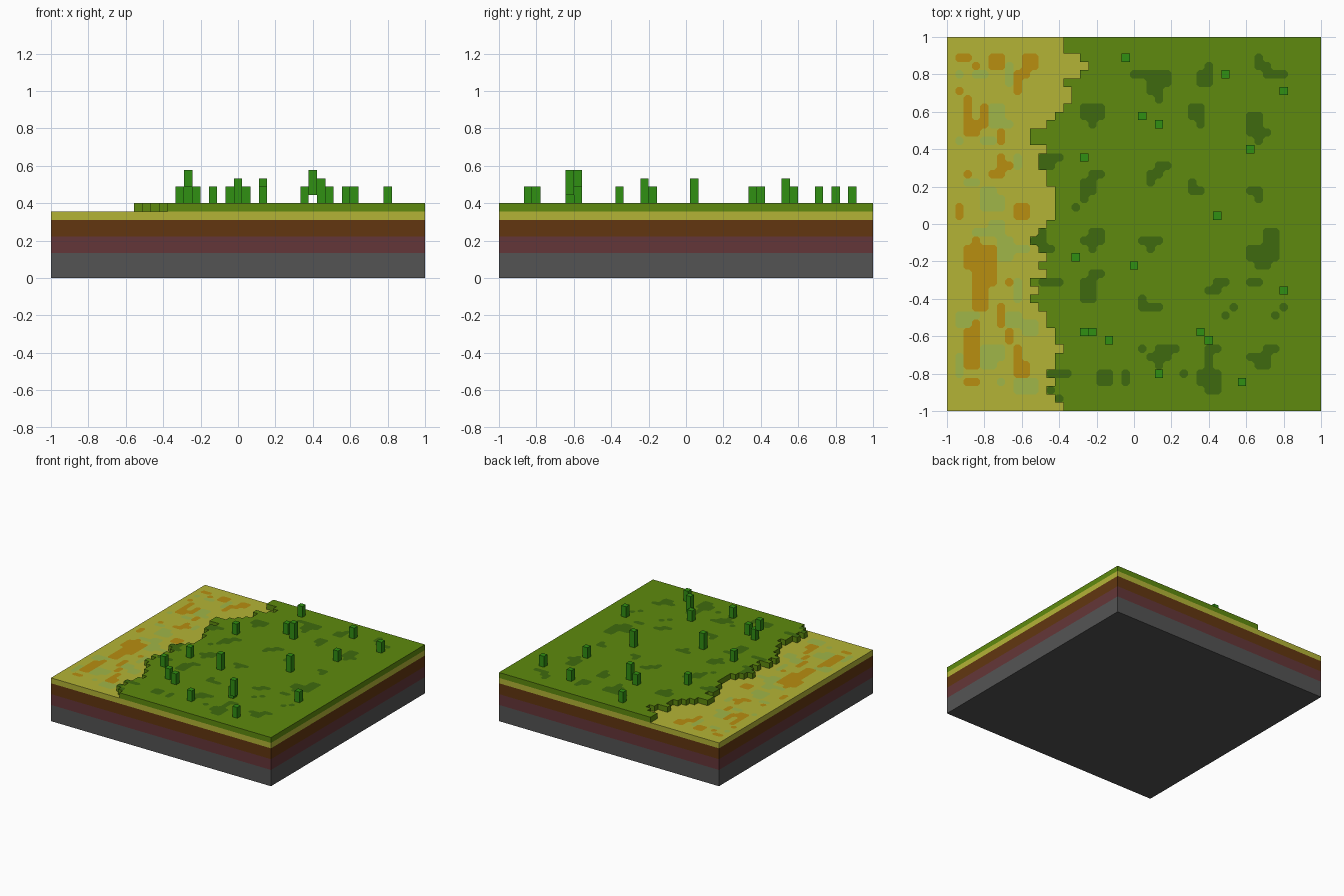
import bpy, bmesh

if "Cube" in bpy.data.objects:
    bpy.data.objects.remove(bpy.data.objects["Cube"])

N = 45
C = 2 / N                      # size of one grid cell


def material(name, *rgb):
    lin = [((v / 255 + 0.055) / 1.055) ** 2.4 for v in rgb] + [1]
    m = bpy.data.materials.new(name)
    m.use_nodes = True
    m.diffuse_color = lin
    m.node_tree.nodes["Principled BSDF"].inputs["Base Color"].default_value = lin
    return m


STONE = material("stone grey", 84, 84, 84)
CLAY = material("clay red", 100, 54, 56)
DIRT = material("dirt brown", 98, 54, 16)
SAND = material("sand yellow", 180, 180, 54)
GRASS = material("grass green", 94, 138, 14)
MOSS = material("dark grass green", 62, 106, 14)
OCHRE = material("ochre", 184, 142, 16)
PALE = material("pale green", 160, 182, 72)
CACTUS = material("plant green", 48, 144, 18)


def pos(col, row, level=0):
    """Grid cell corner (row 0 at the back) to world position."""
    return (-1 + col * C, 1 - row * C, level * C)


def finish(name, bm, mat):
    me = bpy.data.meshes.new(name)
    bm.to_mesh(me)
    bm.free()
    me.materials.append(mat)
    ob = bpy.data.objects.new(name, me)
    bpy.context.collection.objects.link(ob)
    return ob


def prism(name, outline, low, high, mat):
    """Extrude an outline of grid points between two levels."""
    bm = bmesh.new()
    face = bm.faces.new([bm.verts.new(pos(c, r, low)) for c, r in outline])
    top = bmesh.ops.extrude_face_region(bm, geom=[face])["geom"]
    bmesh.ops.translate(bm, vec=(0, 0, (high - low) * C),
                        verts=[v for v in top if isinstance(v, bmesh.types.BMVert)])
    bmesh.ops.recalc_face_normals(bm, faces=bm.faces)
    return finish(name, bm, mat)


def box(name, c, r, w, h, low, high, mat):
    return prism(name, [(c, r), (c, r + h), (c + w, r + h), (c + w, r)], low, high, mat)


# Ground layers
for name, low, high, mat in [("stone_layer", 0, 3, STONE), ("clay_layer", 3, 5, CLAY),
                             ("dirt_layer", 5, 7, DIRT), ("sand_layer", 7, 8, SAND)]:
    box(name, 0, 0, N, N, low, high, mat)

# Grass layer with a stepped edge: first grass column of each row
edge = [14, 14, 16, 17, 16, 14, 15, 15, 14, 13, 12, 10, 10, 12, 11, 11, 12, 12, 13, 13, 13, 13,
        12, 11, 10, 11, 12, 11, 12, 10, 11, 10, 11, 12, 12, 13, 13, 14, 13, 13, 12, 13, 12, 13, 14]
outline = []
for r, c in enumerate(edge):
    if r == 0 or c != edge[r - 1]:
        if r:
            outline.append((edge[r - 1], r))
        outline.append((c, r))
outline += [(edge[-1], N), (N, N), (N, 0)]
prism("grass_layer", outline, 8, 9, GRASS)


def cells(rects):
    return {(c + i, r + j) for c, r, w, h in rects for i in range(w) for j in range(h)}


def patches(name, filled, level, mat, cut=0.3):
    """Flat patches from filled cells, with outer and inner corners softened."""
    bm = bmesh.new()
    corners = [(-1, -1), (-1, 1), (1, 1), (1, -1)]

    def add(pts):
        bm.faces.new([bm.verts.new(pos(c, r, level + 0.04)) for c, r in pts])

    for c, r in filled:
        pts = []
        for i, (dx, dy) in enumerate(corners):
            x, y = c + (dx + 1) / 2, r + (dy + 1) / 2
            if (c + dx, r) in filled or (c, r + dy) in filled:
                pts.append((x, y))
            else:
                pair = [(x - dx * cut, y), (x, y - dy * cut)]
                pts += pair if i % 2 == 0 else pair[::-1]
        add(pts)
    around = {(c + a, r + b) for c, r in filled for a, b in ((1, 0), (-1, 0), (0, 1), (0, -1))}
    for c, r in around - filled:
        for i, (dx, dy) in enumerate(corners):
            if {(c + dx, r), (c, r + dy), (c + dx, r + dy)} <= filled:
                x, y = c + (dx + 1) / 2, r + (dy + 1) / 2
                add([(x, y), (x - dx * cut, y), (x, y - dy * cut)])
    bmesh.ops.remove_doubles(bm, verts=bm.verts, dist=1e-5)
    for f in bm.faces:
        f.normal_update()
        if f.normal.z < 0:
            f.normal_flip()
    return finish(name, bm, mat)


# Dark patches on the grass: (column, row, width, height)
moss_west = [(22, 4, 5, 1), (24, 5, 3, 1), (24, 6, 2, 1), (25, 7, 1, 1), (16, 8, 3, 2),
             (17, 10, 1, 1), (11, 14, 3, 1), (11, 15, 2, 1), (17, 16, 2, 1), (16, 17, 2, 2),
             (16, 19, 1, 1), (15, 20, 1, 1), (25, 15, 2, 1), (24, 16, 2, 1), (24, 17, 1, 1),
             (17, 23, 2, 1), (16, 24, 3, 1), (17, 25, 1, 1), (11, 23, 1, 1), (10, 24, 2, 1),
             (11, 25, 2, 1), (23, 24, 3, 1), (24, 25, 1, 1), (17, 28, 2, 1), (16, 29, 2, 1),
             (16, 30, 2, 2), (11, 29, 3, 1), (23, 31, 1, 1), (23, 32, 3, 1)]
moss_south = [(25, 37, 3, 1), (23, 37, 1, 1), (24, 38, 3, 1), (25, 39, 1, 1), (18, 40, 2, 2),
              (21, 40, 1, 2), (12, 40, 3, 1), (12, 42, 1, 1), (13, 43, 1, 1)]
moss_east = [(31, 3, 1, 1), (30, 4, 2, 2), (37, 2, 1, 2), (38, 3, 1, 1), (38, 4, 3, 1),
             (29, 8, 2, 2), (30, 10, 1, 1), (36, 9, 2, 1), (36, 10, 2, 1), (36, 11, 3, 1),
             (37, 12, 1, 1), (29, 17, 1, 1), (29, 18, 2, 1), (36, 18, 2, 1), (37, 19, 1, 1),
             (38, 23, 2, 2), (36, 25, 4, 2), (37, 27, 2, 1), (32, 29, 2, 1), (31, 30, 2, 1),
             (36, 29, 2, 1), (33, 33, 1, 1), (34, 32, 1, 1), (39, 33, 1, 1), (40, 32, 1, 1),
             (31, 37, 2, 1), (31, 38, 1, 2), (30, 40, 3, 2), (31, 42, 2, 1), (38, 37, 2, 1),
             (36, 38, 3, 1), (37, 39, 2, 1), (28, 40, 1, 1)]
patches("dark_grass_patches", cells(moss_west + moss_south + moss_east), 9, MOSS)

# Ochre and pale patches on the sand
ochre_cells = cells([
    (1, 2, 2, 1), (3, 3, 1, 1), (5, 2, 2, 1), (5, 3, 2, 1), (9, 2, 2, 2), (8, 4, 2, 1), (8, 5, 1, 2),
    (1, 6, 1, 1), (2, 7, 1, 3), (2, 10, 3, 1), (2, 11, 2, 1), (4, 8, 1, 2), (6, 11, 1, 2),
    (2, 16, 1, 1), (6, 14, 1, 1), (6, 15, 2, 1), (5, 16, 2, 1), (1, 20, 1, 2), (8, 20, 2, 2),
    (3, 24, 1, 1), (2, 25, 4, 3), (3, 28, 3, 2), (3, 30, 2, 3), (7, 29, 1, 1),
    (6, 32, 1, 3), (7, 35, 1, 2), (8, 37, 1, 2), (8, 39, 2, 2), (3, 34, 1, 1), (2, 35, 2, 5),
    (2, 41, 2, 1)])
pale_cells = cells([
    (3, 4, 2, 1), (7, 3, 1, 3), (1, 4, 1, 1), (5, 8, 2, 3), (7, 10, 1, 1), (1, 12, 1, 1),
    (4, 12, 2, 1), (8, 14, 1, 2), (2, 17, 2, 1), (4, 18, 2, 3), (6, 19, 1, 2), (5, 22, 2, 2),
    (3, 23, 3, 1), (6, 24, 2, 3), (8, 25, 2, 1), (8, 29, 1, 3), (1, 33, 3, 2), (7, 33, 2, 2),
    (9, 34, 2, 2), (4, 37, 3, 2), (4, 39, 2, 1), (1, 38, 1, 3), (8, 41, 3, 2), (6, 41, 1, 1)])
patches("ochre_sand_patches", ochre_cells, 8, OCHRE)
patches("pale_sand_patches", pale_cells - ochre_cells, 8, PALE)

# Upright plants: column, row, bottom level, top level
short = [(21, 2), (33, 4), (40, 6), (23, 9), (36, 13), (16, 14), (15, 26), (40, 30), (17, 35),
         (30, 35), (19, 36), (25, 40), (35, 41)]
plants = [(c, r, 9, 11) for c, r in short]
plants += [(22, 27, 9, 12), (32, 21, 9, 12), (25, 10, 9, 12), (31, 36, 10, 13), (16, 35, 11, 13)]
for i, (c, r, low, high) in enumerate(plants):
    box(f"plant_{i + 1}", c, r, 1, 1, low, high, CACTUS)
